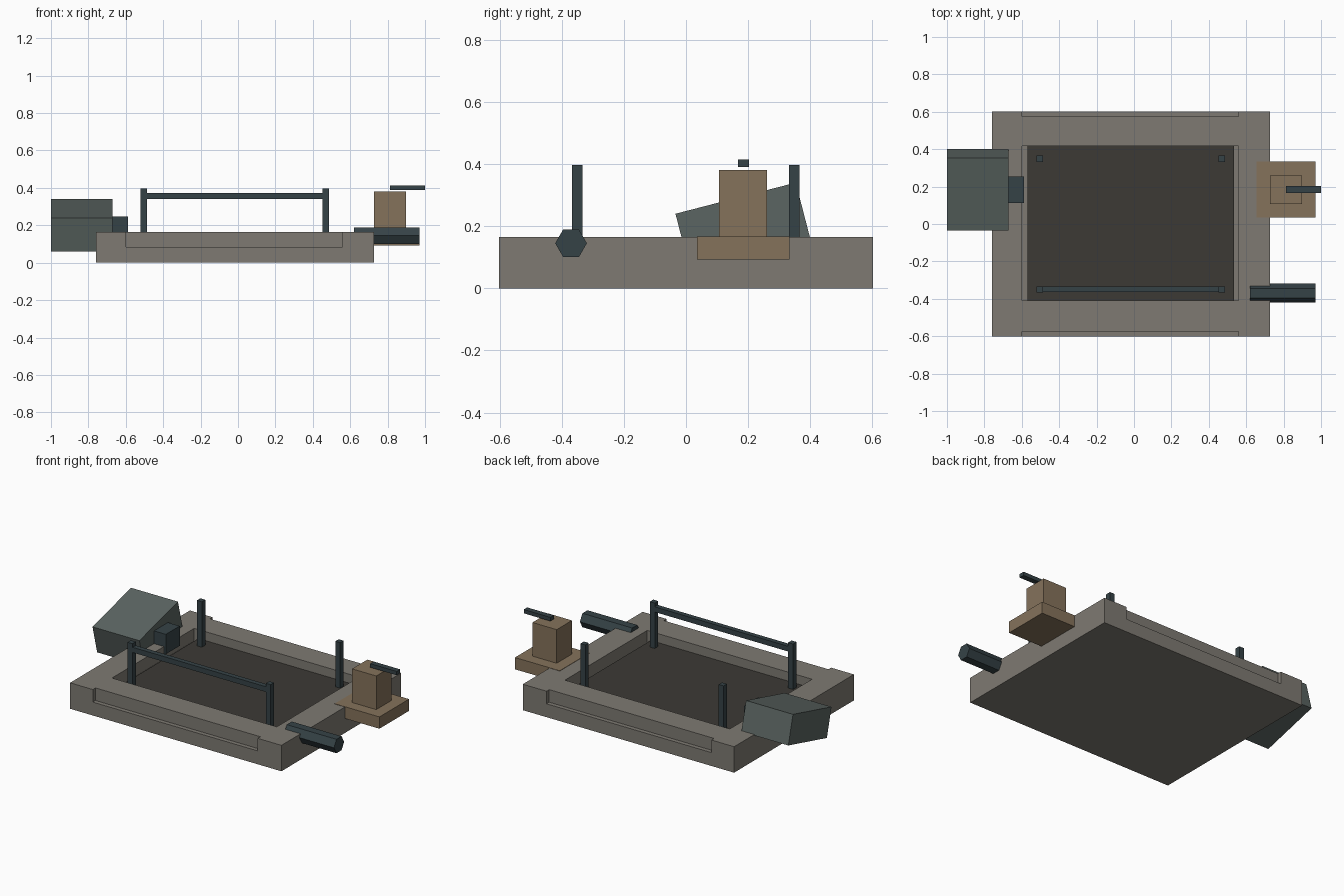
import bpy, math

if "Cube" in bpy.data.objects:
    bpy.data.objects.remove(bpy.data.objects["Cube"])


def material(name, rgb):
    m = bpy.data.materials.new(name)
    m.diffuse_color = (*rgb, 1)
    m.use_nodes = True
    m.node_tree.nodes["Principled BSDF"].inputs["Base Color"].default_value = m.diffuse_color
    return m


STONE = material("stone", (0.21, 0.195, 0.17))
FLOOR = material("dark_floor", (0.045, 0.042, 0.036))
STEEL = material("dark_steel", (0.036, 0.055, 0.062))
GREEN = material("grey_green", (0.105, 0.13, 0.122))
TAN = material("tan", (0.235, 0.17, 0.105))


def box(name, x, y, z, mat=None, tilt=0):
    """Box from (min, max) ranges, optionally tilted about x."""
    bpy.ops.mesh.primitive_cube_add(size=1)
    o = bpy.context.object
    o.name = name
    dims = [r[1] - r[0] for r in (x, y, z)]
    for v in o.data.vertices:
        v.co = [c * d for c, d in zip(v.co, dims)]
    o.location = [sum(r) / 2 for r in (x, y, z)]
    o.rotation_euler.x = tilt
    if mat:
        o.data.materials.append(mat)
    return o


def cut(target, x, y, z):
    """Subtract a box from the target."""
    c = box("cutter", x, y, z)
    m = target.modifiers.new("cut", 'BOOLEAN')
    m.operation = 'DIFFERENCE'
    m.solver = 'EXACT'
    m.object = c
    bpy.context.view_layer.objects.active = target
    bpy.ops.object.modifier_apply(modifier=m.name)
    bpy.data.objects.remove(c, do_unlink=True)


# Frame: block with a recessed basin and notches in the long outer edges
frame = box("frame", (-0.76, 0.727), (-0.602, 0.602), (0, 0.165), STONE)
cut(frame, (-0.6, 0.56), (-0.41, 0.417), (0.085, 0.3))
for y in ((-0.8, -0.575), (0.575, 0.8)):
    cut(frame, (-0.6, 0.56), y, (0.085, 0.3))

# Basin floor
box("basin_floor", (-0.57, 0.535), (-0.41, 0.417), (0.08, 0.108), FLOOR)

# Corner posts and front rail
for px, side in ((-0.503, "left"), (0.47, "right")):
    for py, end in ((-0.35, "front"), (0.348, "back")):
        box(f"{end}_{side}_post", (px - 0.017, px + 0.017),
            (py - 0.017, py + 0.017), (0.1, 0.397), STEEL)
box("front_rail", (-0.503, 0.47), (-0.364, -0.333), (0.34, 0.373), STEEL)

# Tilted housing and its coupling on the left
box("tilted_housing", (-1.0, -0.67), (-0.017, 0.383), (0.107, 0.293),
    GREEN, tilt=math.radians(14.5))
box("coupling", (-0.672, -0.587), (0.113, 0.253), (0.12, 0.246), STEEL)

# Pedestal and handle on the right
box("pedestal_base", (0.655, 0.97), (0.036, 0.333), (0.092, 0.167), TAN)
box("pedestal_block", (0.728, 0.898), (0.107, 0.26), (0.16, 0.381), TAN)
box("handle", (0.813, 1.0), (0.167, 0.202), (0.39, 0.414), STEEL)

# Six-sided roller along x
bpy.ops.mesh.primitive_cylinder_add(vertices=6, radius=0.051, depth=0.35,
                                    location=(0.795, -0.37, 0.145),
                                    rotation=(0, math.pi / 2, 0))
roller = bpy.context.object
roller.name = "hex_roller"
# flat sides up and down, corners along y
roller.data.materials.append(STEEL)
